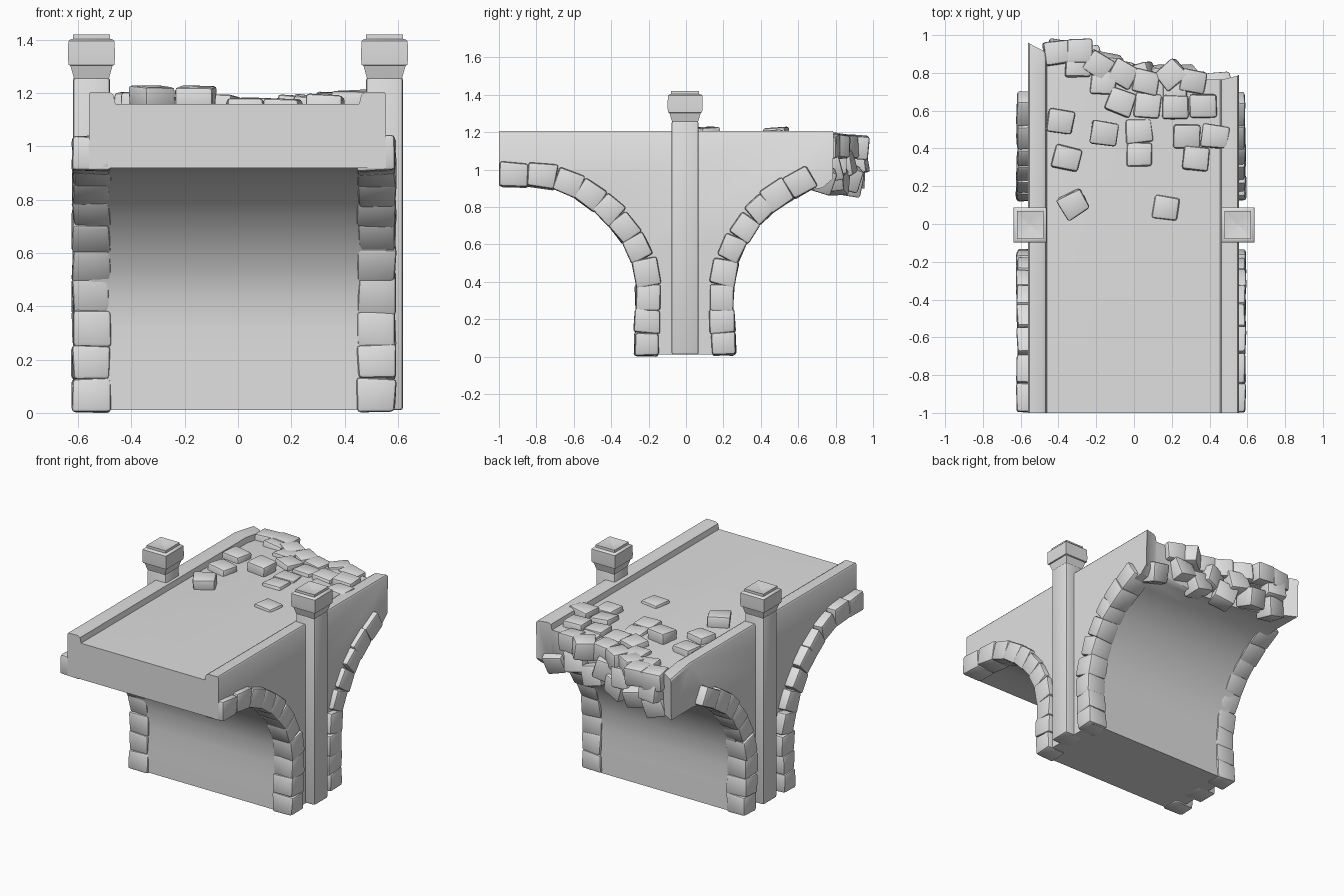
import bpy, bmesh, math, random
from mathutils import Matrix, Vector, Euler

random.seed(7)
cube = bpy.data.objects.get("Cube")
if cube:
    bpy.data.objects.remove(cube, do_unlink=True)

GREY = (0.74, 0.74, 0.74, 1)
mat = bpy.data.materials.new("stone grey")
mat.use_nodes = True
mat.diffuse_color = GREY
bsdf = next(n for n in mat.node_tree.nodes if n.type == 'BSDF_PRINCIPLED')
bsdf.inputs["Base Color"].default_value = GREY


def finish(bm, name, angle=35):
    bmesh.ops.recalc_face_normals(bm, faces=bm.faces)
    mesh = bpy.data.meshes.new(name)
    bm.to_mesh(mesh)
    bm.free()
    mesh.materials.append(mat)
    ob = bpy.data.objects.new(name, mesh)
    bpy.context.collection.objects.link(ob)
    bpy.ops.object.select_all(action='DESELECT')
    ob.select_set(True)
    bpy.context.view_layer.objects.active = ob
    bpy.ops.object.shade_smooth_by_angle(angle=math.radians(angle))
    return ob


def loft(name, sections):
    """Bridge equal point loops and cap both ends."""
    bm = bmesh.new()
    loops = [[bm.verts.new(p) for p in s] for s in sections]
    n = len(loops[0])
    for a, b in zip(loops, loops[1:]):
        for i in range(n):
            j = (i + 1) % n
            bm.faces.new((a[i], a[j], b[j], b[i]))
    bm.faces.new(loops[0][::-1])
    bm.faces.new(loops[-1])
    return finish(bm, name)


def add_stone(bm, centre, rot, size, rough=0.006, bevel=0.014):
    m = Matrix.Translation(centre) @ rot.to_matrix().to_4x4() @ Matrix.Diagonal((*size, 1))
    verts = bmesh.ops.create_cube(bm, size=1, matrix=m)["verts"]
    for v in verts:
        v.co += Vector([random.uniform(-rough, rough) for _ in range(3)])
    edges = list({e for v in verts for e in v.link_edges})
    bmesh.ops.bevel(bm, geom=edges, offset=bevel, segments=2, profile=0.5, affect='EDGES')


def tangents(path):
    last = len(path) - 1
    return [(Vector(path[min(i + 1, last)]) - Vector(path[max(i - 1, 0)])).normalized()
            for i in range(last + 1)]


def offset(path, d):
    return [(p[0] - t.y * d, p[1] + t.x * d) for p, t in zip(path, tangents(path))]


# Centre lines of the two arch rings, as (y, z)
front_path = [(-.212, .068), (-.208, .19), (-.204, .315), (-.212, .45), (-.258, .58), (-.328, .69),
              (-.412, .788), (-.51, .865), (-.63, .932), (-.77, .967), (-.92, .972)]
back_path = [(.2, .068), (.195, .19), (.19, .315), (.203, .45), (.247, .58), (.313, .69),
             (.393, .788), (.485, .863), (.61, .932)]

# Bridge body with raised parapets and a broken back end: (x, top height, back end y)
front_curve = offset([(front_path[0][0], .01)] + front_path[1:] + [(-1, .972)], .053)
back_curve = offset([(back_path[0][0], .01)] + back_path[1:] + [(.72, .955)], -.053)
stations = [(-.56, 1.195, .96), (-.553, 1.205, .955), (-.485, 1.205, .92), (-.468, 1.195, .907),
            (-.46, 1.16, .9), (-.2, 1.16, .8), (.1, 1.16, .77), (.455, 1.16, .765),
            (.463, 1.195, .765), (.48, 1.205, .768), (.548, 1.205, .785), (.555, 1.195, .79)]
sections = []
for x, top, end in stations:
    tip = top - max(0, end - .79) * .2
    bottom = .95 if x > .4 else .9
    outline = (front_curve[::-1] + back_curve
               + [(end - .005, bottom), (end, tip), (.755, top), (-1, top)])
    sections.append([(x, y, z) for y, z in outline])
loft("bridge_body", sections)

# Arch rings of roughly cut blocks on both sides
for side, x in (("right", -.55), ("left", .52)):
    for end, path in (("front", front_path), ("back", back_path)):
        bm = bmesh.new()
        for i, (p, t) in enumerate(zip(path, tangents(path))):
            q = path[i + 1] if i + 1 < len(path) else path[i - 1]
            length = (Vector(q) - Vector(p)).length
            add_stone(bm, (x, *p), Euler((math.atan2(-t.x, t.y), 0, 0)),
                      (.142, .128 + random.uniform(-.006, .006), length + .003))
        finish(bm, f"{side}_{end}_arch_blocks")

# Pillars with flared caps, slightly hollow on top
for side, x in (("right", -.55), ("left", .55)):
    bm = bmesh.new()
    m = Matrix.Translation((x, -.005, .635)) @ Matrix.Diagonal((.14, .145, 1.25, 1))
    bmesh.ops.create_cube(bm, size=1, matrix=m)
    bmesh.ops.bevel(bm, geom=list(bm.edges), offset=.012, segments=2, profile=.5, affect='EDGES')
    finish(bm, f"{side}_pillar")
    rings = [(1.25, .064), (1.303, .079), (1.306, .086), (1.33, .088),
             (1.395, .087), (1.402, .08), (1.404, .07), (1.42, .07), (1.405, .005)]
    corners = ((-1, -1), (1, -1), (1, 1), (-1, 1))
    loft(f"{side}_pillar_cap",
         [[(x + a * r, -.005 + b * r * 1.06, z) for a, b in corners] for z, r in rings])

# Loose slabs lying on the deck: (x, y, turn in degrees, top height)
slabs = [(-.32, .105, 30, 1.225), (.17, .085, -8, 1.18), (-.355, .35, -15, 1.2),
         (.03, .365, 0, 1.18), (.33, .345, -5, 1.19), (-.39, .545, -10, 1.2),
         (-.16, .48, -8, 1.225), (.025, .49, 5, 1.18), (.28, .465, 0, 1.19),
         (.43, .465, -8, 1.21), (-.075, .645, -20, 1.19), (.07, .625, -5, 1.18),
         (.22, .615, 0, 1.19), (.365, .625, 0, 1.2)]
bm = bmesh.new()
for x, y, turn, top in slabs:
    tilt = Euler((random.uniform(-.07, .07), random.uniform(-.07, .07), math.radians(turn)))
    add_stone(bm, (x, y, top - .045), tilt, (.14, .125, .09))
finish(bm, "deck_slabs")

# Rubble along the broken edge, upper row: (x, y, turn in degrees)
upper = [(-.41, .905, 5), (-.3, .835, 0), (-.29, .915, 0), (-.16, .75, -5), (-.19, .84, -35),
         (-.06, .79, -30), (.06, .75, -12), (.2, .79, 40), (.31, .755, -10), (.22, .7, 0)]
bm = bmesh.new()
for x, y, turn in upper:
    tilt = Euler((random.uniform(-.12, .05), random.uniform(-.1, .1), math.radians(turn)))
    add_stone(bm, (x, y, 1.122), tilt, (.135, .125, .12))
finish(bm, "broken_edge_upper_rubble")

# Blocks hanging below the upper row: (x, y, z)
lower = [(-.4, .87, .935), (-.39, .9, 1.04), (-.25, .86, .96), (-.14, .83, 1.03),
         (-.07, .8, .94), (.03, .78, 1.03), (.13, .77, .96), (.26, .765, 1.01), (.44, .725, .95)]
bm = bmesh.new()
for p in lower:
    add_stone(bm, p, Euler([random.uniform(-.3, .3) for _ in range(3)]), (.14, .13, .13))
finish(bm, "broken_edge_lower_rubble")
